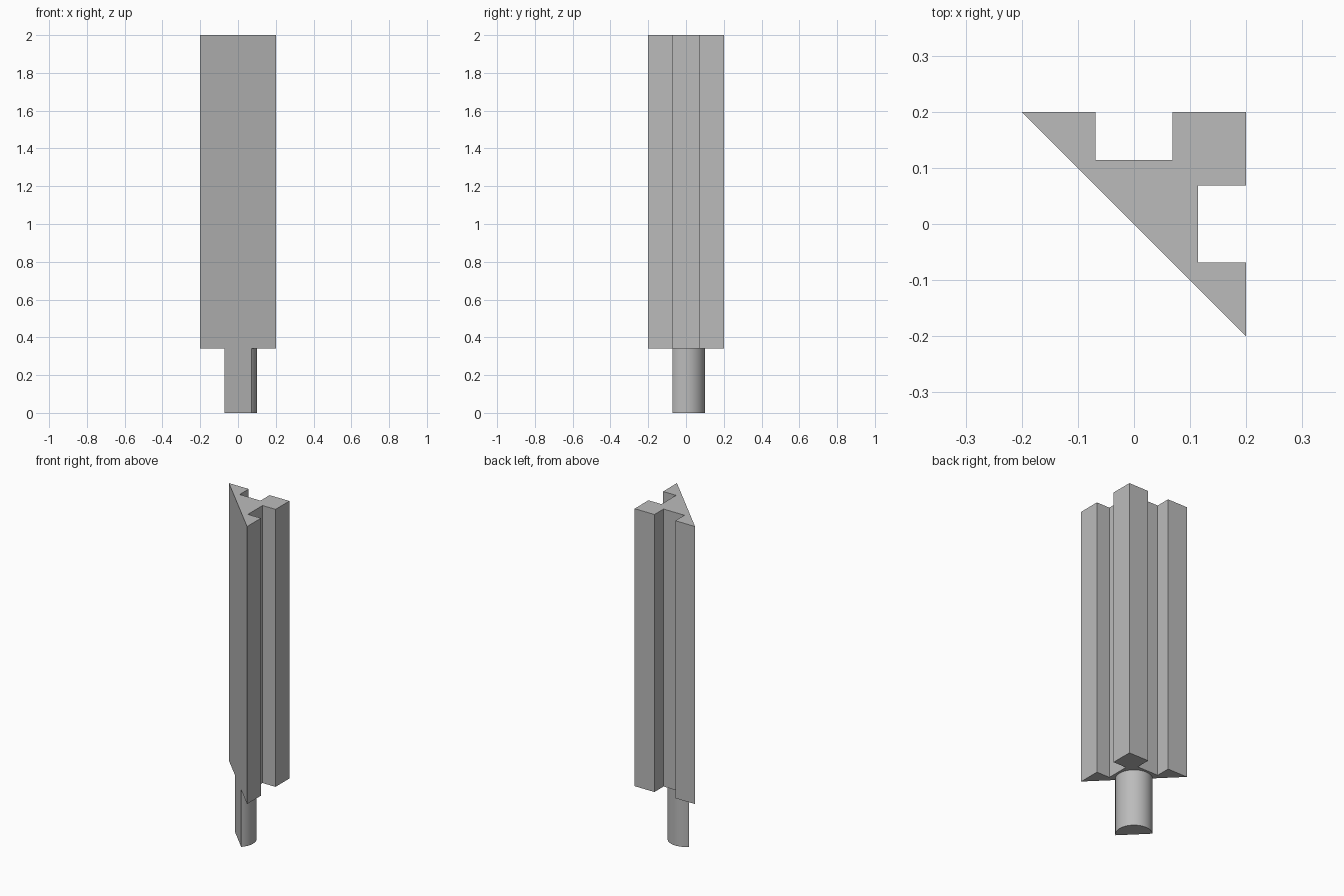
import bpy, bmesh
from math import cos, sin, pi

cube = bpy.data.objects.get("Cube")
if cube:
    bpy.data.objects.remove(cube, do_unlink=True)

# Bare metal
metal = bpy.data.materials.new("plain grey metal")
metal.use_nodes = True
grey = (0.5, 0.5, 0.5, 1)
metal.diffuse_color = grey
metal.node_tree.nodes["Principled BSDF"].inputs["Base Color"].default_value = grey


def extrude_profile(name, outline, bottom, top):
    """Solid prism from a counter-clockwise plan outline."""
    bm = bmesh.new()
    base = bm.faces.new([bm.verts.new((x, y, bottom)) for x, y in outline])
    result = bmesh.ops.extrude_face_region(bm, geom=[base], use_keep_orig=True)
    raised = [v for v in result["geom"] if isinstance(v, bmesh.types.BMVert)]
    bmesh.ops.translate(bm, verts=raised, vec=(0, 0, top - bottom))
    bmesh.ops.recalc_face_normals(bm, faces=bm.faces)
    mesh = bpy.data.meshes.new(name)
    bm.to_mesh(mesh)
    bm.free()
    mesh.materials.append(metal)
    obj = bpy.data.objects.new(name, mesh)
    bpy.context.collection.objects.link(obj)
    return obj


# Triangular body with one square groove in each short side,
# the second side being the first mirrored across the diagonal
half, slot, floor, shoulder = 0.2, 0.069, 0.114, 0.34
side = [(half, -half), (half, -slot), (floor, -slot), (floor, slot), (half, slot)]
outline = side + [(half, half)] + [(y, x) for x, y in reversed(side)]
extrude_profile("grooved_body", outline, shoulder, 2)

# Half-round shank, flush with the body's long flat side
steps, radius = 32, 0.1
arc = [(radius * cos(a), radius * sin(a))
       for a in (-pi / 4 + pi * i / steps for i in range(steps + 1))]
shank = extrude_profile("half_round_shank", arc, 0, shoulder)
bpy.ops.object.select_all(action="DESELECT")
shank.select_set(True)
bpy.context.view_layer.objects.active = shank
bpy.ops.object.shade_smooth_by_angle()
